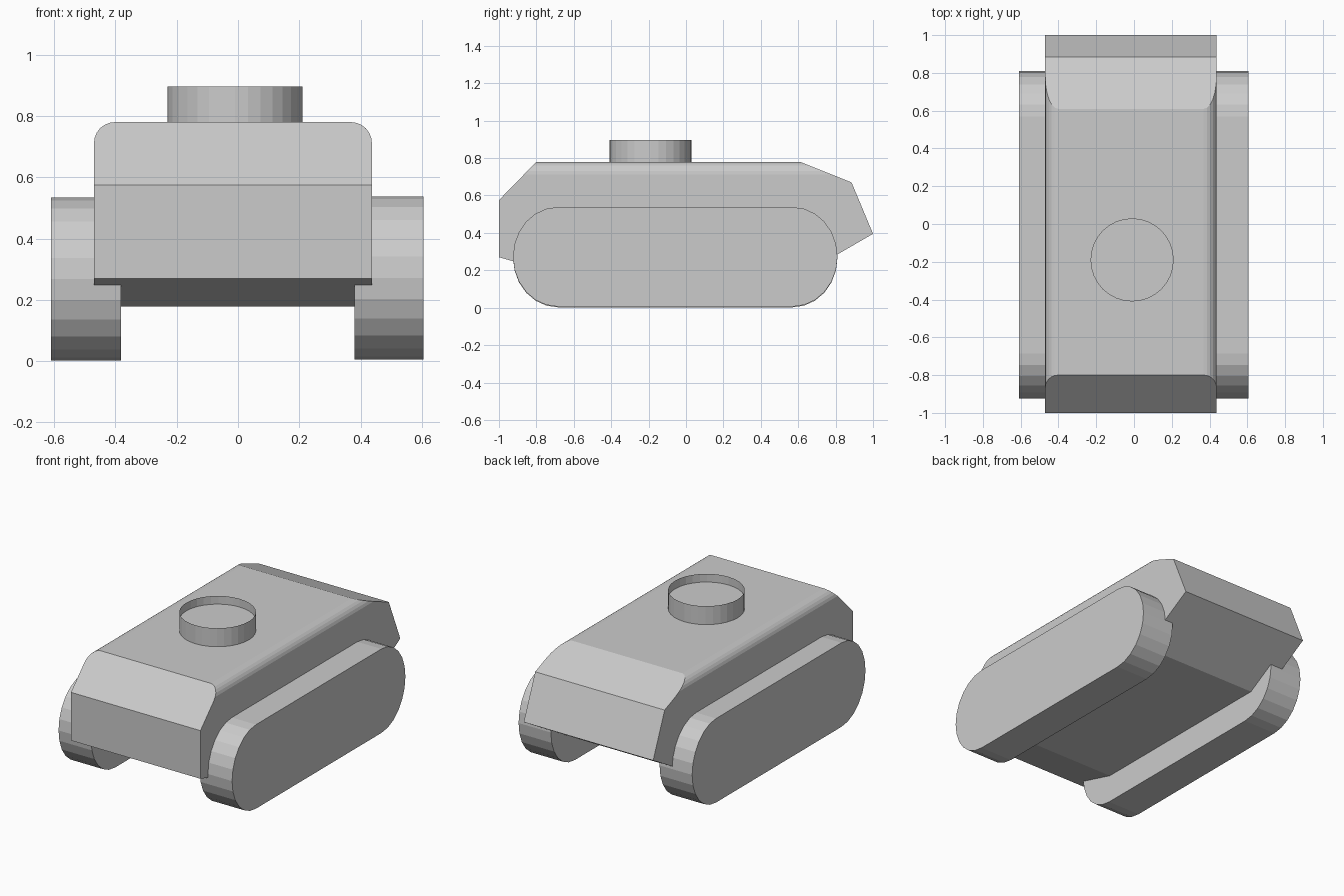
import bpy, bmesh
from math import sin, cos, pi
from mathutils import Vector

if "Cube" in bpy.data.objects:
    bpy.data.objects.remove(bpy.data.objects["Cube"])


def finish(bm, name):
    bmesh.ops.recalc_face_normals(bm, faces=bm.faces)
    me = bpy.data.meshes.new(name)
    bm.to_mesh(me)
    bm.free()
    ob = bpy.data.objects.new(name, me)
    bpy.context.collection.objects.link(ob)
    return ob


def prism(points, offset):
    bm = bmesh.new()
    face = bm.faces.new([bm.verts.new(p) for p in points])
    ext = bmesh.ops.extrude_face_region(bm, geom=[face], use_keep_orig=True)
    bmesh.ops.translate(bm, vec=offset,
                        verts=[v for v in ext["geom"] if isinstance(v, bmesh.types.BMVert)])
    bmesh.ops.recalc_face_normals(bm, faces=bm.faces)
    return bm


# Hull: rounded cross-section along y, cut to the side profile
X0, X1, ZB, ZT, R = -0.47, 0.437, 0.178, 0.78, 0.068
section = [(X0, -1, ZB), (X1, -1, ZB)]
for cx, start in ((X1 - R, 0), (X0 + R, pi / 2)):
    for i in range(7):
        a = start + i * pi / 12
        section.append((cx + R * cos(a), -1, ZT - R + R * sin(a)))
hull = prism(section, (0, 2, 0))
cuts = [((-1, 0.575), (-0.8, 0.78)),
        ((0.61, 0.78), (0.885, 0.67)),
        ((0.885, 0.67), (1, 0.395)),
        ((1, 0.395), (0.81, 0.285)),
        ((-0.93, 0.25), (-1, 0.27))]
for (ya, za), (yb, zb) in cuts:
    normal = Vector((0, za - zb, yb - ya))
    res = bmesh.ops.bisect_plane(hull, geom=hull.verts[:] + hull.edges[:] + hull.faces[:],
                                 plane_co=(0, ya, za), plane_no=normal,
                                 clear_outer=True, dist=1e-5)
    rim = [e for e in hull.edges if e.is_boundary]
    bmesh.ops.contextual_create(hull, geom=rim)
finish(hull, "hull")

# Tracks: solid belts with rounded ends
def track(name, x0, x1, z0):
    ry, rz, n = 0.24, 0.266, 6
    pts = []
    for q, (cy, sz) in enumerate(((0.81 - ry, 0), (-0.925 + ry, 0))):
        for i in range(2 * n + 1):
            a = -pi / 2 + q * pi + i * pi / (2 * n)
            pts.append((x0, cy + ry * cos(a), z0 + rz + rz * sin(a)))
    finish(prism(pts, (x1 - x0, 0, 0)), name)


track("left_track", -0.61, -0.382, 0.002)
track("right_track", 0.38, 0.606, 0.006)

# Hatch ring: open thin wall with a recessed lid
bm = bmesh.new()
SEG, HR, CX, CY = 32, 0.22, -0.01, -0.19
rings = [[bm.verts.new((CX + HR * cos(2 * pi * i / SEG), CY + HR * sin(2 * pi * i / SEG), z))
          for i in range(SEG)] for z in (0.775, 0.845, 0.897)]
for low, high in zip(rings, rings[1:]):
    for i in range(SEG):
        j = (i + 1) % SEG
        bm.faces.new((low[i], low[j], high[j], high[i]))
bmesh.ops.dissolve_degenerate(bm, dist=1e-6, edges=bm.edges)
finish(bm, "hatch_ring")
bm = bmesh.new()
lid = bmesh.ops.create_circle(bm, cap_ends=True, segments=SEG, radius=HR)
bmesh.ops.translate(bm, vec=(CX, CY, 0.845), verts=bm.verts)
finish(bm, "hatch_lid")
